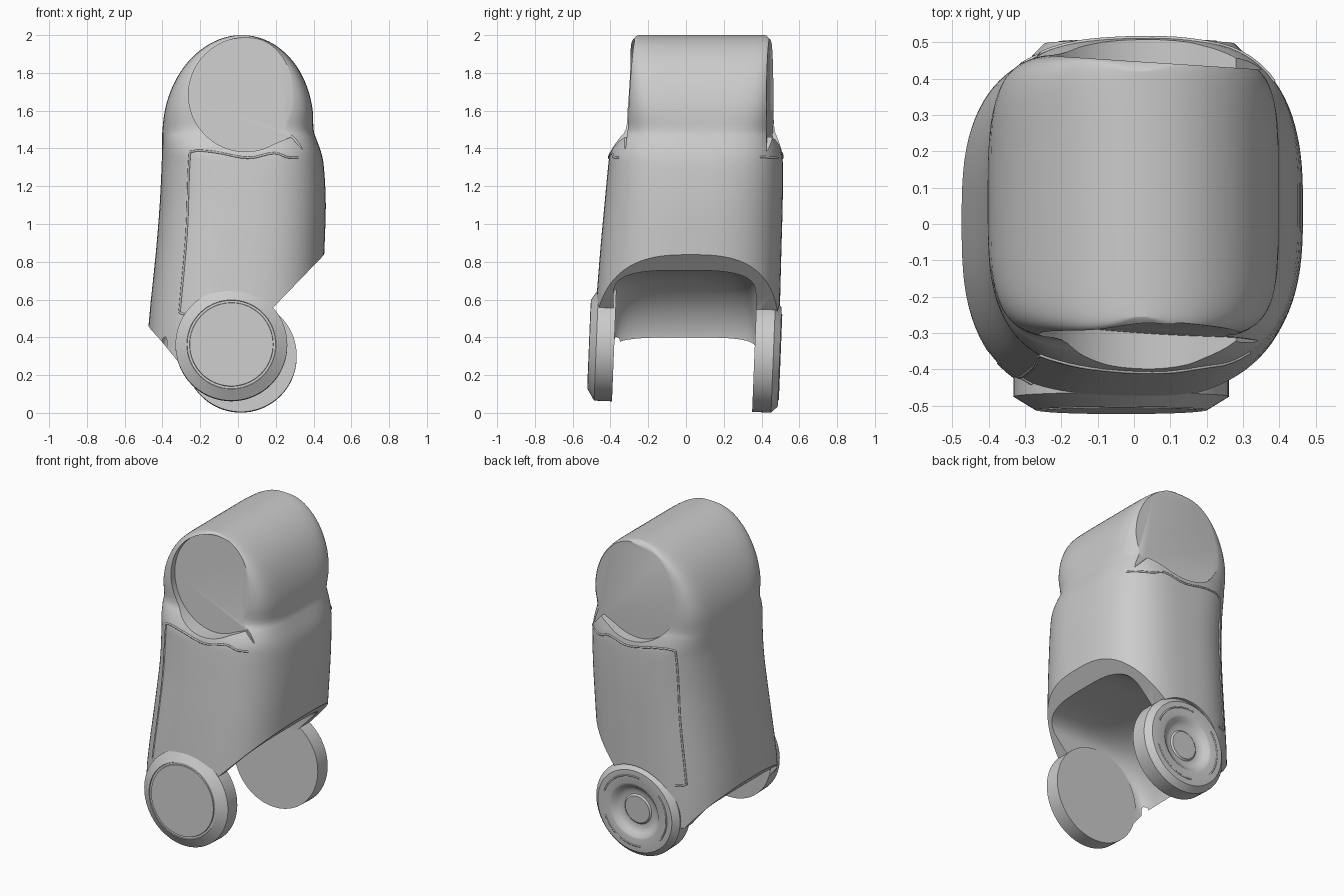
import bpy, bmesh, math
from mathutils import Matrix, Vector

if "Cube" in bpy.data.objects:
    bpy.data.objects.remove(bpy.data.objects["Cube"])

grey = bpy.data.materials.new("plain grey")
grey.use_nodes = True
GREY = (0.6, 0.6, 0.6, 1)
grey.diffuse_color = GREY
grey.node_tree.nodes["Principled BSDF"].inputs["Base Color"].default_value = GREY


def add_object(name, bm):
    bmesh.ops.recalc_face_normals(bm, faces=bm.faces)
    mesh = bpy.data.meshes.new(name)
    bm.to_mesh(mesh)
    bm.free()
    mesh.materials.append(grey)
    ob = bpy.data.objects.new(name, mesh)
    bpy.context.scene.collection.objects.link(ob)
    return ob


def shade(ob):
    bpy.ops.object.select_all(action='DESELECT')
    ob.select_set(True)
    bpy.context.view_layer.objects.active = ob
    bpy.ops.object.shade_smooth_by_angle(angle=math.radians(32))


def skin(rings):
    """Bridge closed loops of points into a capped tube."""
    bm = bmesh.new()
    loops = [[bm.verts.new(p) for p in ring] for ring in rings]
    n = len(loops[0])
    for a, b in zip(loops, loops[1:]):
        for i in range(n):
            j = (i + 1) % n
            bm.faces.new((a[i], a[j], b[j], b[i]))
    bm.faces.new(loops[0])
    bm.faces.new(loops[-1])
    return bm


def catmull(points, steps):
    """Smooth curve through the points."""
    out = []
    pts = [Vector(p) for p in points]
    for i in range(len(pts) - 1):
        p0, p1, p2 = pts[max(i - 1, 0)], pts[i], pts[i + 1]
        p3 = pts[min(i + 2, len(pts) - 1)]
        for s in range(steps):
            t = s / steps
            out.append(0.5 * (2 * p1 + (p2 - p0) * t
                              + (2 * p0 - 5 * p1 + 4 * p2 - p3) * t * t
                              + (3 * p1 - p0 - 3 * p2 + p3) * t ** 3))
    return out + [pts[-1]]


def cutter(name, rings):
    ob = add_object(name, skin(rings))
    ob.hide_render = True
    return ob


def prism(name, profile, y0, y1, lean=0.0, yaw=0.0):
    """Extrude an (x, z) profile along y; lean and yaw tilt the ends."""
    return cutter(name, [[(x, y + lean * (z - 1.69) + yaw * (x - 0.04), z) for x, z in profile]
                         for y in (y0, y1)])


def arc(x, z, r, start, stop, step):
    return [(x + r * math.cos(math.radians(a)), z + r * math.sin(math.radians(a)))
            for a in range(start, stop, step)]


# Main shell: stations of z, x min, x max, y min, y max, squareness
stations = [
    (0.20, -0.48, 0.42, -0.49, 0.49, 2.8), (0.45, -0.475, 0.44, -0.485, 0.495, 2.8),
    (0.85, -0.435, 0.457, -0.455, 0.505, 2.8), (1.10, -0.415, 0.465, -0.432, 0.512, 2.8),
    (1.30, -0.405, 0.455, -0.413, 0.513, 3), (1.38, -0.403, 0.44, -0.40, 0.508, 3.2),
    (1.45, -0.402, 0.415, -0.36, 0.49, 3.6)]
# Domed head, flat along y
for deg in (0, 12, 25, 38, 50, 62, 72, 80, 86, 89):
    s, c = math.sin(math.radians(deg)), math.cos(math.radians(deg))
    tuck = 0.04 * s ** 20
    stations.append((1.5 + 0.5 * s, 0.02 * s - 0.4 * c, 0.02 * s + 0.4 * c,
                     -0.325 + 0.03 * s + tuck, 0.475 - 0.015 * s - tuck, 4 + 5 * s))


def section(station, n=96):
    z, x0, x1, y0, y1, square = station
    ring = []
    for i in range(n):
        a = math.tau * (i + 0.5) / n
        c, d = math.cos(a), math.sin(a)
        x = math.copysign(abs(c) ** (2 / square), c) * (x1 - x0) / 2 + (x0 + x1) / 2
        y = math.copysign(abs(d) ** (2 / square), d) * (y1 - y0) / 2 + (y0 + y1) / 2
        ring.append((x, y, z))
    return ring


body = add_object("main_shell", skin([section(s) for s in catmull(stations, 3)]))

# Rounded joint socket: profile shrinks toward both ends
arch = [(-0.435, 0.1), (-0.43, 0.36), (-0.39, 0.5), (-0.31, 0.61), (-0.2, 0.69),
        (-0.05, 0.735), (0.15, 0.75), (0.4, 0.755), (0.8, 0.755)]
arch = [(p.x, p.y) for p in catmull([(x, z, 0) for x, z in arch], 3)] + [(0.8, 0.1)]
socket_rings = []
for i in range(25):
    u = math.sin((i / 12 - 1) * math.pi / 2)
    k = 1 - (1 - abs(u) ** 3.2) ** (1 / 3.2)
    socket_rings.append([(x + 0.06 * k, 0.378 * u - 0.007, 0.1 + (z - 0.1) * (1 - 0.22 * k))
                         for x, z in arch])

# Other cutters: underside slopes, wheel seats, flat round cheeks
underside = [(0.7, 1.09), (0.15, 0.52), (0.05, 0.25), (-0.3, 0.25), (-0.41, 0.385),
             (-0.46, 0.44), (-0.6, 0.64), (-0.6, -0.2), (0.7, -0.2)]
cheek = arc(0.04, 1.685, 0.302, 10, 305, 5)
cheek += [(0.28, 1.46), (0.35, 1.385), (0.385, 1.39), (0.365, 1.6)]
cutters = [prism("underside_cutter", underside, -0.8, 0.8),
           cutter("socket_cutter", socket_rings),
           prism("front_seat_cutter", arc(-0.035, 0.357, 0.285, 0, 360, 6), -0.9, -0.405),
           prism("back_seat_cutter", arc(0.015, 0.301, 0.285, 0, 360, 6), 0.39, 0.9),
           prism("front_cheek_cutter", cheek, -0.9, -0.283, lean=0.06, yaw=-0.065),
           prism("back_cheek_cutter", cheek, 0.445, 0.9, yaw=-0.065)]
for c in cutters:
    m = body.modifiers.new(c.name, 'BOOLEAN')
    m.object, m.operation, m.solver = c, 'DIFFERENCE', 'EXACT'
graph = bpy.context.evaluated_depsgraph_get()
cut_mesh = bpy.data.meshes.new_from_object(body.evaluated_get(graph))
body.modifiers.clear()
body.data = cut_mesh
for c in cutters:
    bpy.data.objects.remove(c)
shade(body)


# Side wheels: lathed profiles of (radius, depth outward)
def wheel(name, centre, side, profile, segments=72):
    rings = [[(r * math.cos(math.tau * i / segments), side * d,
               r * math.sin(math.tau * i / segments)) for i in range(segments)]
             for r, d in profile]
    bm = skin(rings)
    place = Matrix.Translation(centre) @ Matrix.Rotation(math.radians(-2.3), 4, 'X')
    bm.transform(place)
    shade(add_object(name, bm))
    return place


wheel("front_wheel", (-0.035, -0.38, 0.357), -1,
      [(0.296, 0), (0.296, 0.095), (0.236, 0.132), (0.234, 0.127), (0.222, 0.127),
       (0.22, 0.134)])
back_place = wheel("back_wheel", (0.015, 0.362, 0.301), 1,
                   [(0.296, 0), (0.296, 0.10), (0.262, 0.134), (0.18, 0.138), (0.165, 0.133),
                    (0.145, 0.113), (0.12, 0.099), (0.095, 0.099), (0.085, 0.108)])


def bead(name, points, radius):
    curve = bpy.data.curves.new(name, 'CURVE')
    curve.dimensions = '3D'
    curve.bevel_depth = radius
    curve.bevel_resolution = 1
    spline = curve.splines.new('POLY')
    spline.points.add(len(points) - 1)
    for p, co in zip(spline.points, points):
        p.co = (*co, 1)
    curve.materials.append(grey)
    bpy.context.scene.collection.objects.link(bpy.data.objects.new(name, curve))


# Arc ridges on the back wheel
for k in range(3):
    ridge = arc(0, 0, 0.225, k * 120 + 20, k * 120 + 101, 4)
    bead(f"wheel_arc_{k + 1}", [back_place @ Vector((x, 0.134, z)) for x, z in ridge], 0.005)

# Panel seams laid on the front and back of the shell
seam = [(-0.25, 0.52), (-0.305, 0.53), (-0.305, 0.58), (-0.272, 0.95), (-0.258, 1.33),
        (-0.235, 1.385), (-0.12, 1.38), (0.05, 1.35), (0.19, 1.375), (0.27, 1.352), (0.385, 1.355)]
path = catmull([(x, 0, z) for x, z in seam], 5)
bpy.context.view_layer.update()
for name, side in (("front_panel_seam", -1), ("back_panel_seam", 1)):
    points = []
    for p in path:
        hit, co, _, _ = body.ray_cast(Vector((p.x, side * 2, p.z)), Vector((0, -side, 0)))
        if hit and abs(co.y) > 0.34:
            points.append(co.copy())
    bead(name, points, 0.006)
